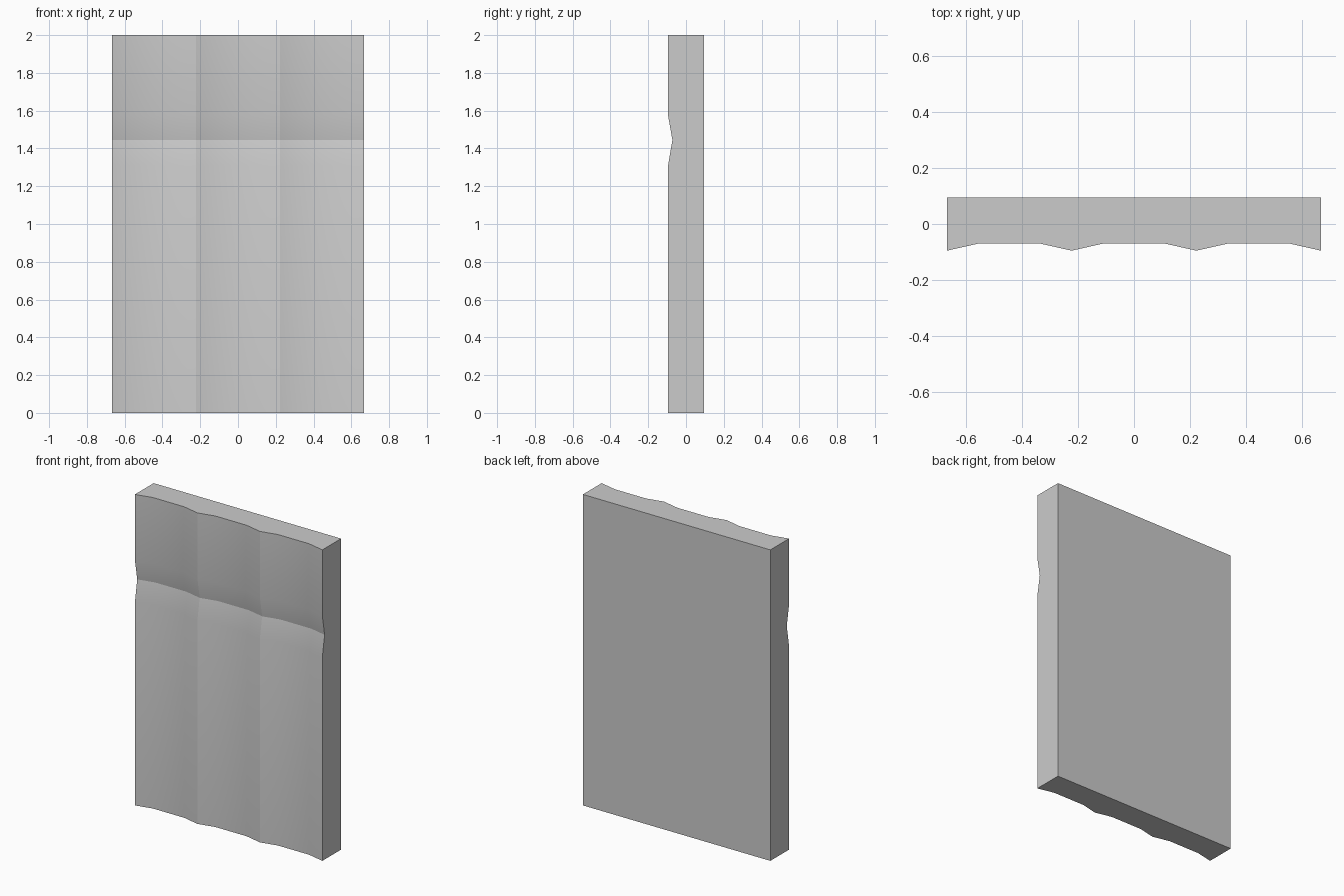
import bpy, bmesh, math

if "Cube" in bpy.data.objects:
    bpy.data.objects.remove(bpy.data.objects["Cube"])

HALF_DEPTH = 0.095
STEP = 0.4444 / 4          # quarter of one scalloped bay
# height and inset of the front face (shallow V groove near the top)
rows = [(0, 0), (1.31, 0), (1.445, 0.023), (1.575, 0), (2, 0)]
cols = [(i * STEP - 6 * STEP, 0 if i % 4 == 0 else 0.025) for i in range(13)]

bm = bmesh.new()

# front face: three vertical bays between ridges, crossed by the groove
grid = [[bm.verts.new((x, -HALF_DEPTH + ridge + groove, z)) for x, ridge in cols]
        for z, groove in rows]
for a, b in zip(grid, grid[1:]):
    for i in range(len(cols) - 1):
        bm.faces.new((a[i], a[i + 1], b[i + 1], b[i]))

# flat back: extrude the outline, flatten it and close it
border = [e for e in bm.edges if e.is_boundary]
ext = bmesh.ops.extrude_edge_only(bm, edges=border)["geom"]
for v in ext:
    if isinstance(v, bmesh.types.BMVert):
        v.co.y = HALF_DEPTH
bmesh.ops.holes_fill(bm, edges=[e for e in bm.edges if e.is_boundary], sides=0)
bmesh.ops.recalc_face_normals(bm, faces=bm.faces[:])

mesh = bpy.data.meshes.new("wall_panel")
bm.to_mesh(mesh)
bm.free()
panel = bpy.data.objects.new("wall_panel", mesh)
bpy.context.collection.objects.link(panel)

# soft bends, crisp ridges, groove and outline
bpy.context.view_layer.objects.active = panel
panel.select_set(True)
bpy.ops.object.shade_smooth_by_angle(angle=math.radians(16))
